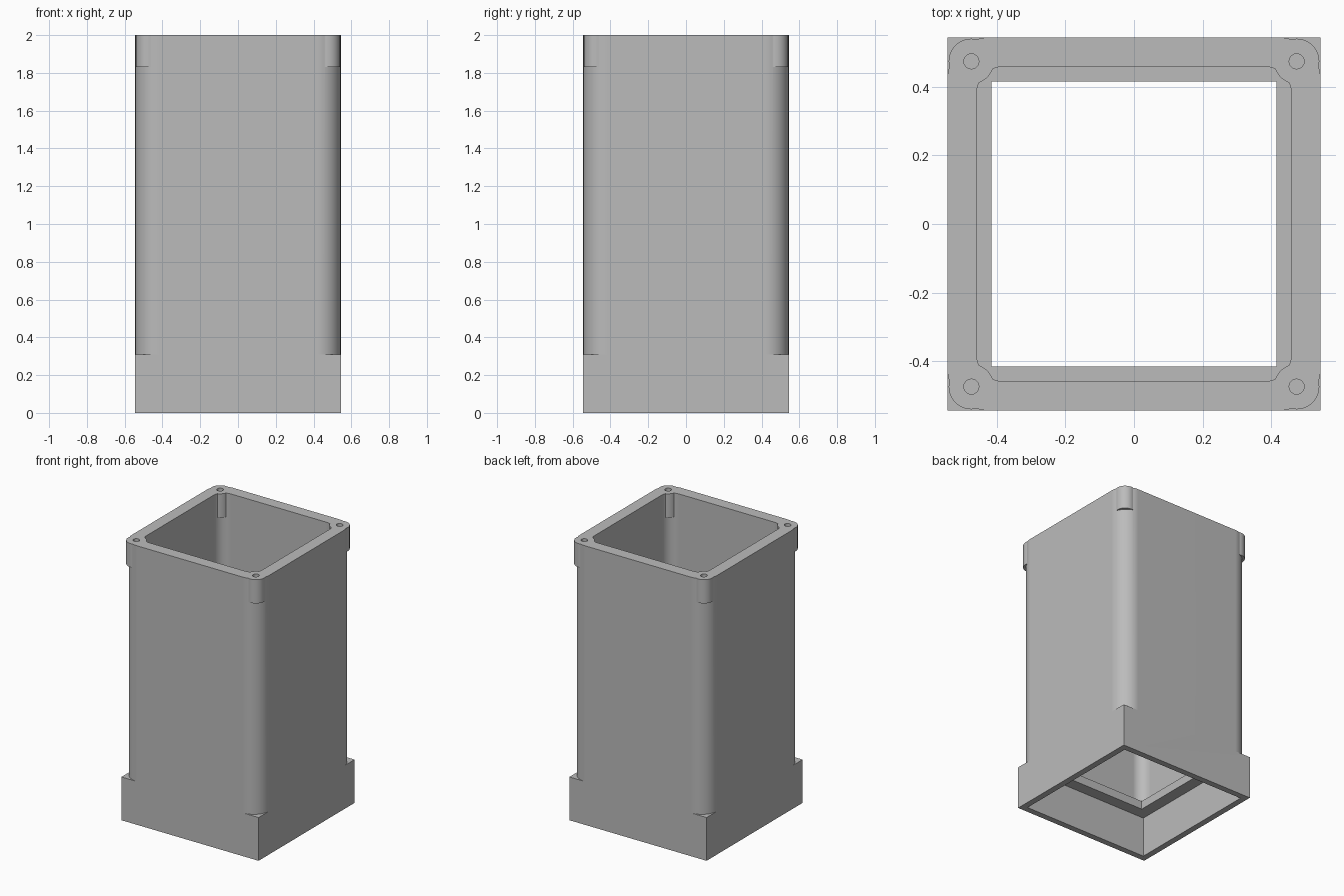
import bpy, bmesh
from math import sin, cos, pi

if "Cube" in bpy.data.objects:
    bpy.data.objects.remove(bpy.data.objects["Cube"])

W = 0.544       # half width of the housing
H = 2.0         # height
HOLE = 0.474    # screw position in x and y


def prism(name, pts, z0, z1):
    """Extrude a closed outline (counter-clockwise) from z0 to z1."""
    bm = bmesh.new()
    face = bm.faces.new([bm.verts.new((x, y, z0)) for x, y in pts])
    new = bmesh.ops.extrude_face_region(bm, geom=[face])["geom"]
    bmesh.ops.translate(bm, vec=(0, 0, z1 - z0),
                        verts=[v for v in new if isinstance(v, bmesh.types.BMVert)])
    bmesh.ops.recalc_face_normals(bm, faces=bm.faces)
    me = bpy.data.meshes.new(name)
    bm.to_mesh(me)
    bm.free()
    ob = bpy.data.objects.new(name, me)
    bpy.context.collection.objects.link(ob)
    return ob


def arc(cx, cy, r, a0, a1, n):
    return [(cx + r * cos(a0 + (a1 - a0) * i / n),
             cy + r * sin(a0 + (a1 - a0) * i / n)) for i in range(n + 1)]


def square(h):
    return [(-h, -h), (h, -h), (h, h), (-h, h)]


def turn(pts, k):
    """Rotate an outline by k quarter turns."""
    for _ in range(k):
        pts = [(-y, x) for x, y in pts]
    return pts


def rounded_square(h, r, n=10):
    corner = arc(h - r, h - r, r, 0, pi / 2, n)
    return [p for k in range(4) for p in turn(corner, k)]


def circle(r, n):
    return arc(HOLE, HOLE, r, 0, 2 * pi, n)[:-1]


def boolean(target, tool, op):
    mod = target.modifiers.new(op, 'BOOLEAN')
    mod.operation, mod.solver, mod.object = op, 'EXACT', tool
    bpy.context.view_layer.objects.active = target
    bpy.ops.object.modifier_apply(modifier=mod.name)
    bpy.data.objects.remove(tool, do_unlink=True)


# Solid block, a little too tall so the top can be trimmed flat
housing = prism("housing", square(W), 0, H + 0.05)

# Rounded body corners above the square base
R = 0.124
c = W - R
corner = [(c, 0.7), *reversed(arc(c, c, R, 0, pi / 2, 14)), (0.7, c), (0.7, 0.7)]
for k in range(4):
    boolean(housing, prism("corner_cutter", turn(corner, k), 0.31, H + 0.2), 'DIFFERENCE')

# Upper cavity, square opening in the inner ledge, and base socket
boolean(housing, prism("cavity_cutter", rounded_square(0.459, 0.08), 0.35, H + 0.2), 'DIFFERENCE')
boolean(housing, prism("socket_cutter", square(0.5), -0.2, 0.29), 'DIFFERENCE')
boolean(housing, prism("opening_cutter", square(0.415), 0.2, 0.5), 'DIFFERENCE')

# Screw bosses with blind holes
for k in range(4):
    boolean(housing, prism("boss", turn(circle(0.066, 40), k), 1.83, H + 0.03), 'UNION')
for k in range(4):
    boolean(housing, prism("screw_cutter", turn(circle(0.022, 24), k), 1.86, H + 0.2), 'DIFFERENCE')

# Flat top
boolean(housing, prism("top_cutter", square(1), H, H + 0.5), 'DIFFERENCE')

# Mid-grey finish
grey = bpy.data.materials.new("mid_grey")
grey.diffuse_color = (0.5, 0.5, 0.5, 1)
grey.use_nodes = True
grey.node_tree.nodes["Principled BSDF"].inputs["Base Color"].default_value = grey.diffuse_color
housing.data.materials.clear()
housing.data.materials.append(grey)
for p in housing.data.polygons:
    p.material_index = 0

# Smooth corners, with flat walls kept flat
bpy.ops.object.select_all(action='DESELECT')
housing.select_set(True)
bpy.context.view_layer.objects.active = housing
bpy.ops.object.shade_smooth_by_angle(angle=pi / 6)
weighted = housing.modifiers.new("flat_walls", 'WEIGHTED_NORMAL')
weighted.keep_sharp = True
